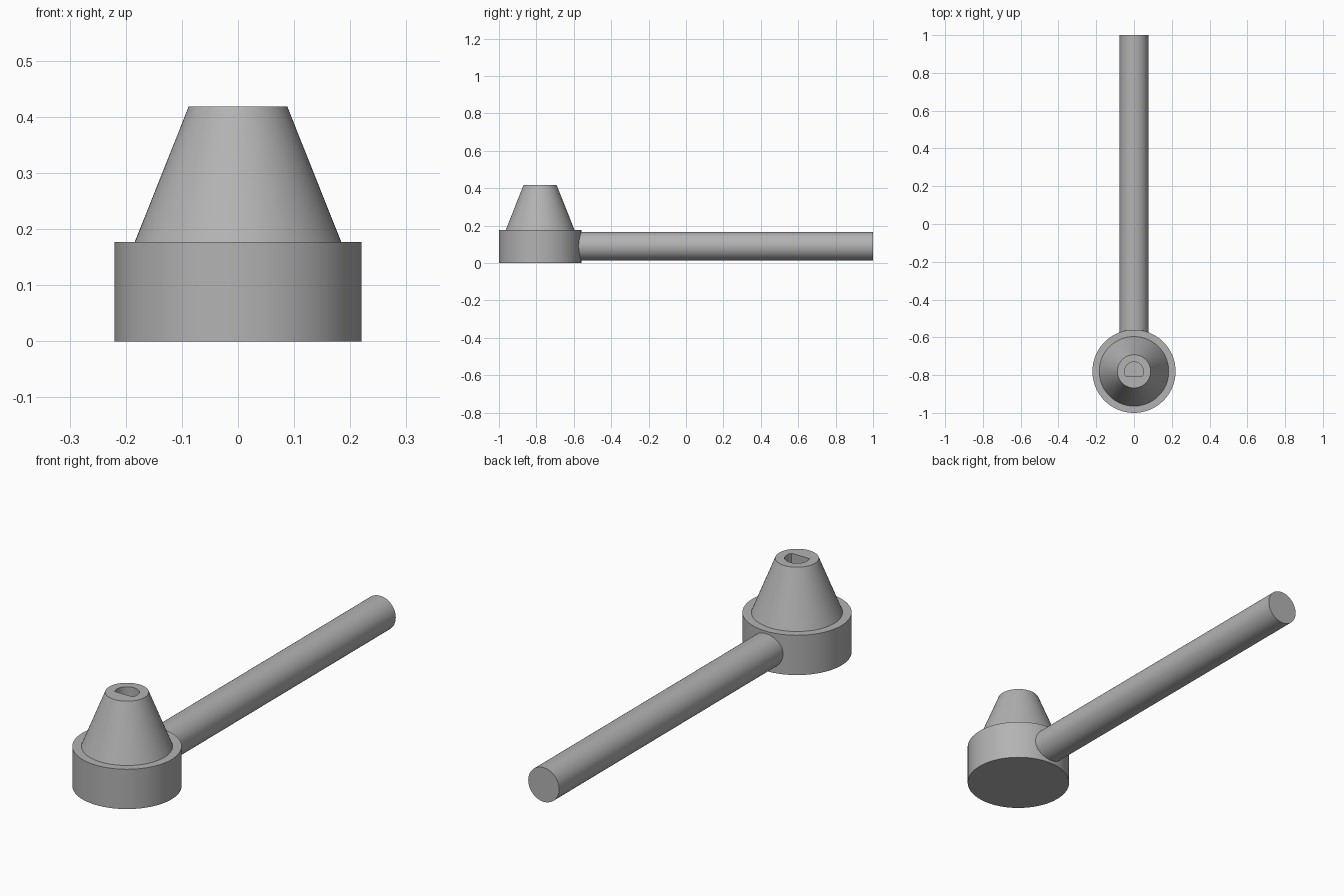
import bpy, bmesh, math
from mathutils import Matrix, Vector

if "Cube" in bpy.data.objects:
    bpy.data.objects.remove(bpy.data.objects["Cube"])

HUB_Y = -0.78
SEGMENTS = 96

grey = bpy.data.materials.new("plain_grey")
grey.use_nodes = True
colour = (0.45, 0.45, 0.45, 1)
grey.diffuse_color = colour
grey.node_tree.nodes["Principled BSDF"].inputs["Base Color"].default_value = colour


def make_object(name, bm):
    bmesh.ops.recalc_face_normals(bm, faces=bm.faces)
    mesh = bpy.data.meshes.new(name)
    bm.to_mesh(mesh)
    bm.free()
    mesh.materials.append(grey)
    obj = bpy.data.objects.new(name, mesh)
    bpy.context.collection.objects.link(obj)
    return obj


def activate(obj):
    bpy.ops.object.select_all(action="DESELECT")
    obj.select_set(True)
    bpy.context.view_layer.objects.active = obj


def smooth(obj):
    activate(obj)
    bpy.ops.object.shade_smooth_by_angle(angle=math.radians(30))


# Hub: round base with a tapered nose, turned from one profile
profile = [(0, 0), (0.22, 0), (0.22, 0.177), (0.184, 0.177), (0.088, 0.418), (0, 0.418)]
bm = bmesh.new()
verts = [bm.verts.new((r, HUB_Y, z)) for r, z in profile]
edges = [bm.edges.new(pair) for pair in zip(verts, verts[1:])]
bmesh.ops.spin(bm, geom=verts + edges, cent=(0, HUB_Y, 0), axis=(0, 0, 1),
               angle=math.tau, steps=SEGMENTS, use_merge=True)
bmesh.ops.remove_doubles(bm, verts=bm.verts, dist=0.0001)
hub = make_object("hub", bm)

# D-shaped shaft socket cut down through the nose
radius, flat = 0.05, 0.024
start = -math.asin(flat / radius)
sweep = math.pi - 2 * start
bm = bmesh.new()
outline = []
for i in range(49):
    a = start + sweep * i / 48
    outline.append(bm.verts.new((radius * math.cos(a), HUB_Y + radius * math.sin(a), 0.177)))
face = bm.faces.new(outline)
top = bmesh.ops.extrude_face_region(bm, geom=[face])["geom"]
bmesh.ops.translate(bm, vec=Vector((0, 0, 0.3)),
                    verts=[g for g in top if isinstance(g, bmesh.types.BMVert)])
cutter = make_object("socket_cutter", bm)
cutter.hide_render = True

cut = hub.modifiers.new("socket", "BOOLEAN")
cut.operation = "DIFFERENCE"
cut.solver = "EXACT"
cut.object = cutter
activate(hub)
bpy.ops.object.modifier_apply(modifier=cut.name)
bpy.data.objects.remove(cutter)
smooth(hub)

# Handle: straight rod running back from inside the hub
rod_start, rod_end = -0.65, 1.0
bm = bmesh.new()
bmesh.ops.create_cone(bm, cap_ends=True, segments=64, radius1=0.076, radius2=0.076,
                      depth=rod_end - rod_start,
                      matrix=Matrix.Translation((0, (rod_start + rod_end) / 2, 0.09))
                      @ Matrix.Rotation(math.pi / 2, 4, "X"))
smooth(make_object("handle", bm))
